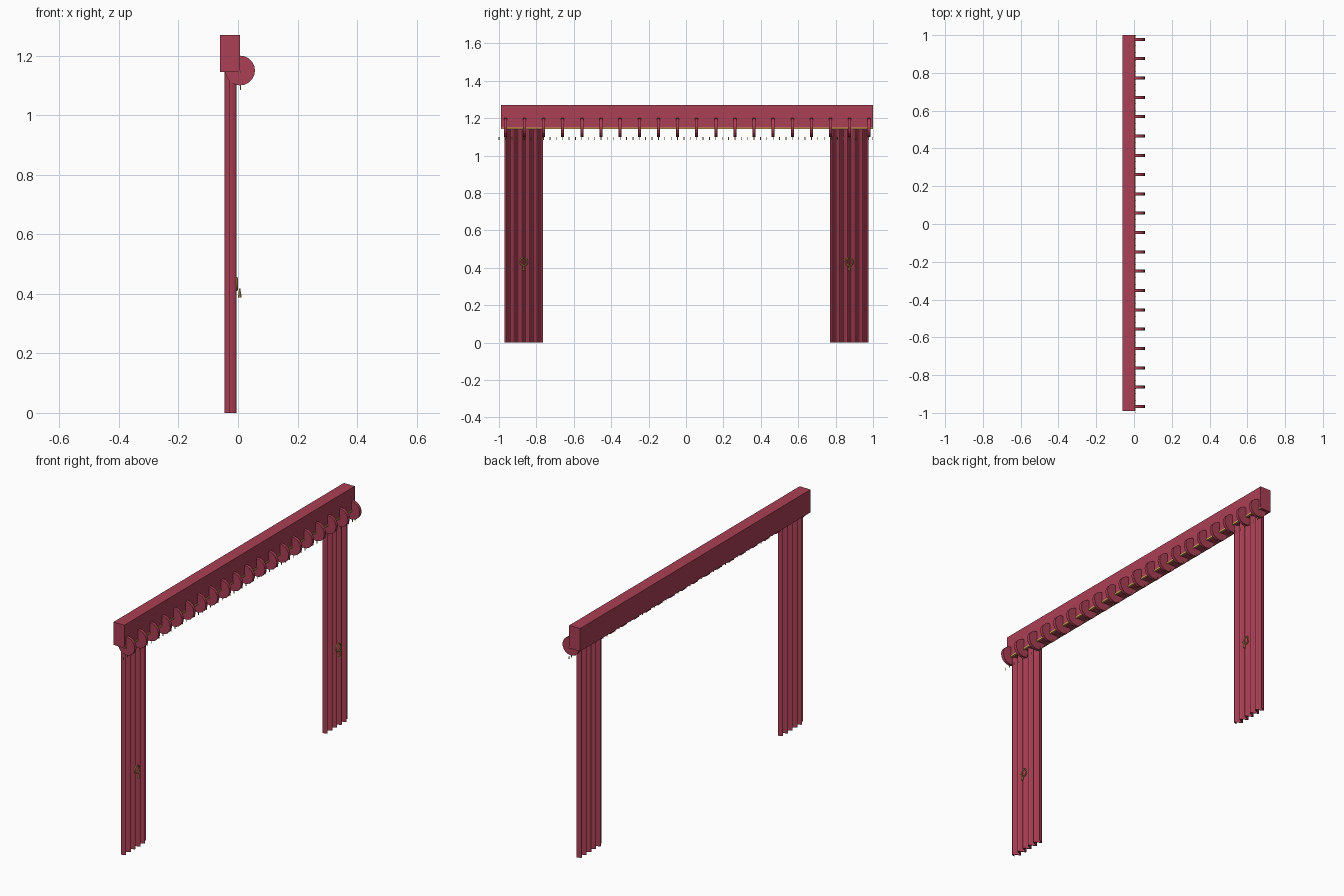
import bpy, bmesh, math

if "Cube" in bpy.data.objects:
    bpy.data.objects.remove(bpy.data.objects["Cube"])


def material(name, color):
    m = bpy.data.materials.new(name)
    m.diffuse_color = (*color, 1)
    m.use_nodes = True
    m.node_tree.nodes["Principled BSDF"].inputs["Base Color"].default_value = m.diffuse_color
    return m


RED = material("red_velvet", (0.40, 0.05, 0.09))
GOLD = material("gold_trim", (0.65, 0.42, 0.08))


def finish(name, mat):
    ob = bpy.context.object
    ob.name = name
    ob.data.materials.append(mat)
    return ob


def box(name, lo, hi, mat):
    bpy.ops.mesh.primitive_cube_add(size=1, location=[(a + b) / 2 for a, b in zip(lo, hi)])
    ob = finish(name, mat)
    ob.scale = [b - a for a, b in zip(lo, hi)]
    return ob


def curtain(name, y0, y1, folds=5, steps=60):
    # closed wavy ribbon extruded from floor to valance
    front, back = [], []
    x_mid, amp, half = -0.025, 0.016, 0.004
    for i in range(steps + 1):
        t = i / steps
        y = y0 + (y1 - y0) * t
        x = x_mid + amp * math.sin(2 * math.pi * folds * t)
        front.append((x + half, y))
        back.append((x - half, y))
    bm = bmesh.new()
    rows = [[bm.verts.new((x, y, z)) for x, y in pts]
            for pts in (front, back) for z in (0, 1.15)]
    f0, f1, b0, b1 = rows
    for i in range(steps):
        for p, q in ((f0, f1), (f1, b1), (b1, b0), (b0, f0)):
            bm.faces.new((p[i], p[i + 1], q[i + 1], q[i]))
    for i in (0, steps):
        bm.faces.new((f0[i], f1[i], b1[i], b0[i]))
    bmesh.ops.recalc_face_normals(bm, faces=bm.faces)
    me = bpy.data.meshes.new(name)
    bm.to_mesh(me)
    bm.free()
    ob = bpy.data.objects.new(name, me)
    bpy.context.collection.objects.link(ob)
    me.materials.append(RED)
    bpy.ops.object.select_all(action='DESELECT')
    bpy.context.view_layer.objects.active = ob
    ob.select_set(True)
    bpy.ops.object.shade_smooth_by_angle(angle=math.radians(50))


# Valance and its gold edge
box("valance", (-0.06, -0.99, 1.145), (0.006, 1.0, 1.27), RED)
box("valance_trim", (0.002, -0.99, 1.142), (0.009, 1.0, 1.15), GOLD)

# Scallop discs with three fringe threads each
for i in range(20):
    y = -0.966 + i * 0.1023
    bpy.ops.mesh.primitive_cylinder_add(vertices=20, radius=0.05, depth=0.016,
                                        location=(0.007, y, 1.15),
                                        rotation=(math.pi / 2, 0, 0))
    finish("scallop", RED)
    for k in (-1, 0, 1):
        bpy.ops.mesh.primitive_cylinder_add(vertices=6, radius=0.002, depth=0.015,
                                            location=(0.008, min(0.998, y + k * 0.034), 1.092))
        finish("fringe_thread", GOLD)

# Side curtains with tieback ring and tassel
for side, y0, y1 in (("left", -0.97, -0.765), ("right", 0.77, 0.975)):
    curtain(side + "_curtain", y0, y1)
    y = (y0 + y1) / 2
    bpy.ops.mesh.primitive_torus_add(major_radius=0.02, minor_radius=0.0035,
                                     major_segments=20, minor_segments=8,
                                     location=(-0.004, y, 0.433),
                                     rotation=(0, math.pi / 2, 0))
    finish(side + "_tieback", GOLD)
    bpy.ops.object.shade_smooth()
    bpy.ops.mesh.primitive_cone_add(vertices=10, radius1=0.007, radius2=0.002, depth=0.03,
                                    location=(0.006, y, 0.402))
    finish(side + "_tassel", GOLD)
